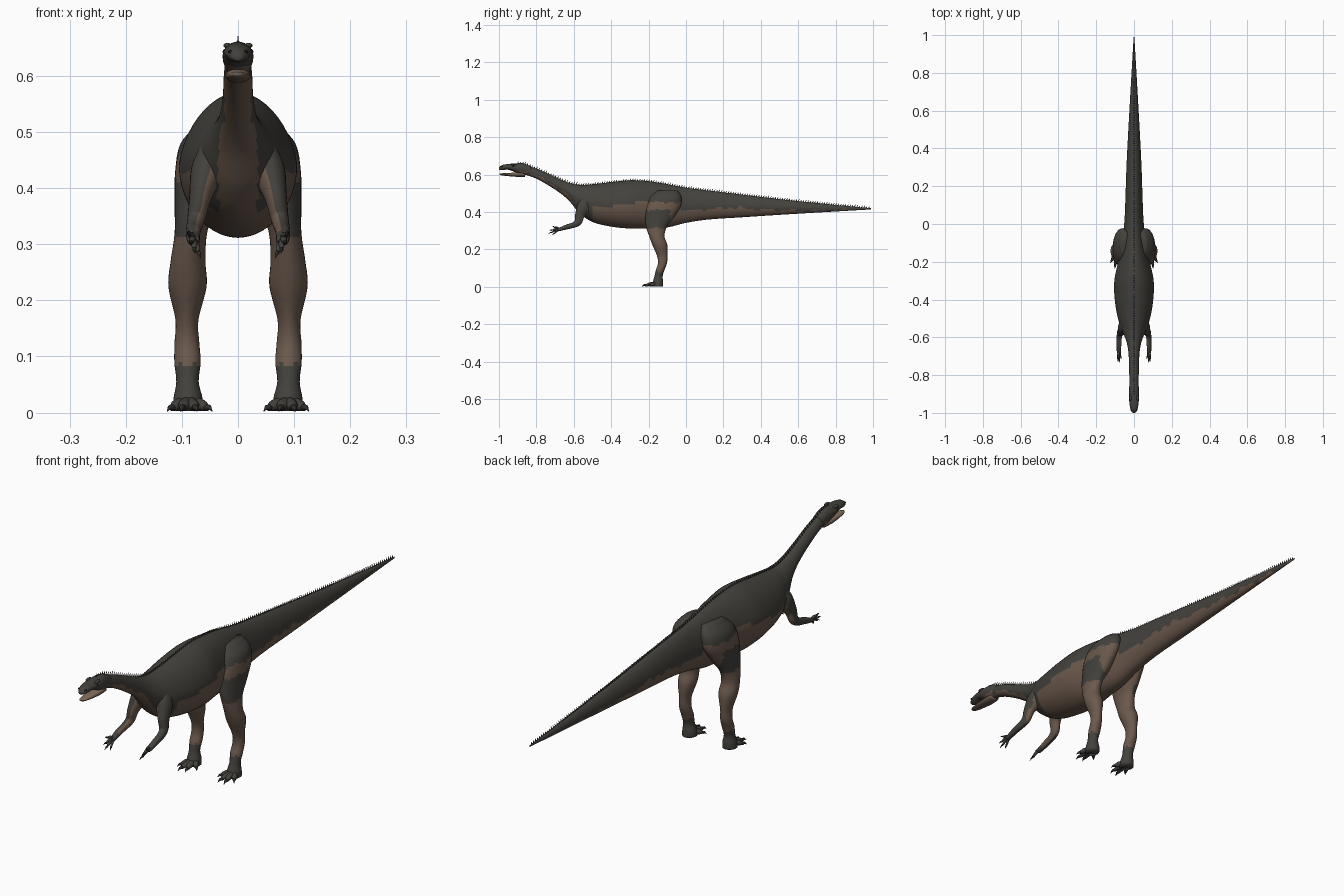
import bpy
import bmesh
from math import sin, cos, pi, exp
from mathutils import Vector

cube = bpy.data.objects.get("Cube")
if cube:
    bpy.data.objects.remove(cube, do_unlink=True)


def material(name, colour):
    mat = bpy.data.materials.new(name)
    mat.use_nodes = True
    mat.diffuse_color = (*colour, 1)
    shader = mat.node_tree.nodes["Principled BSDF"]
    shader.inputs["Base Color"].default_value = (*colour, 1)
    shader.inputs["Roughness"].default_value = 0.8
    return mat


MATS = [material("dark hide", (0.058, 0.054, 0.046)),
        material("brown underside", (0.145, 0.098, 0.072)),
        material("claw black", (0.03, 0.028, 0.025)),
        material("mouth tan", (0.23, 0.16, 0.11)),
        material("eye black", (0.012, 0.011, 0.01))]
DARK, BROWN, CLAW, MOUTH, EYE = range(5)


def finish(name, bm, rule):
    """Turn a bmesh into a smooth object, coloured by a rule or an index."""
    bmesh.ops.recalc_face_normals(bm, faces=bm.faces)
    for face in bm.faces:
        face.smooth = True
        if callable(rule):
            face.material_index = rule(face.calc_center_median(), face.normal)
        else:
            face.material_index = rule
    mesh = bpy.data.meshes.new(name)
    bm.to_mesh(mesh)
    bm.free()
    for mat in MATS:
        mesh.materials.append(mat)
    obj = bpy.data.objects.new(name, mesh)
    bpy.context.collection.objects.link(obj)
    return obj


def smooth_path(stations, step):
    """Spline through stations, sampled about every step along the path."""
    out = []
    last = len(stations) - 1
    for i in range(last):
        p, q, r, s = (stations[min(max(k, 0), last)] for k in range(i - 1, i + 3))
        length = (Vector(q[:3]) - Vector(r[:3])).length
        count = max(2, round(length / step))
        for k in range(count):
            t = k / count
            out.append([b + t * (c - a) / 2 + t * t * (a - 2.5 * b + 2 * c - d / 2)
                        + t ** 3 * (d - a + 3 * (b - c)) / 2
                        for a, b, c, d in zip(p, q, r, s)])
    return out + [list(stations[-1])]


def add_loft(bm, stations, step=0.01, sides=20, plane=None, taper=0.0):
    """Skin ellipses (x, y, z, half width, half depth) along a path."""
    path = smooth_path(stations, step)
    rings = []
    for i, (x, y, z, a, b) in enumerate(path):
        centre = Vector((x, y, z))
        ahead, behind = path[min(i + 1, len(path) - 1)], path[max(i - 1, 0)]
        tangent = (Vector(ahead[:3]) - Vector(behind[:3])).normalized()
        side = Vector((1, 0, 0))
        if plane:
            up = Vector(plane)
        else:
            side = (side - tangent * tangent.x).normalized()
            up = side.cross(tangent)
        ring = []
        for k in range(sides):
            t = 2 * pi * k / sides
            width = max(a, 0.0008) * cos(t) * (1 - taper * max(sin(t), 0))
            ring.append(bm.verts.new(centre + side * width + up * max(b, 0.0008) * sin(t)))
        rings.append(ring)
    for low, high in zip(rings, rings[1:]):
        for k in range(sides):
            n = (k + 1) % sides
            bm.faces.new((low[k], low[n], high[n], high[k]))
    bm.faces.new(rings[0])
    bm.faces.new(rings[-1])


def loft(name, stations, rule, **options):
    bm = bmesh.new()
    add_loft(bm, stations, **options)
    return finish(name, bm, rule)


def section(y, top, bottom, half_width):
    return (0, y, (top + bottom) / 2, half_width, (top - bottom) / 2)


def interpolate(points, y):
    for (y0, z0), (y1, z1) in zip(points, points[1:]):
        if y <= y1:
            return z0 + (z1 - z0) * (y - y0) / (y1 - y0)
    return points[-1][1]


# Neck, trunk and tail in one skin: y, top, bottom, half width
PROFILE = [(-.88, .655, .605, .021), (-.8, .632, .578, .025), (-.7, .588, .52, .028),
           (-.63, .558, .465, .038), (-.57, .545, .395, .06), (-.5, .548, .347, .085),
           (-.4, .56, .322, .102), (-.3, .57, .312, .104), (-.2, .565, .313, .084),
           (-.1, .549, .318, .066), (0, .53, .342, .052), (.12, .515, .36, .046),
           (.3, .493, .372, .04), (.5, .469, .385, .03), (.75, .443, .4, .016),
           (.99, .42, .414, .002)]
BELLY_LINE = [(-1, .6), (-.86, .612), (-.8, .598), (-.7, .54), (-.62, .48), (-.56, .42),
              (-.48, .425), (-.38, .43), (-.3, .45), (-.1, .45), (0, .405), (.12, .418),
              (.25, .425), (.4, .412), (.6, .408), (1, .41)]


def hide_rule(c, n):
    edge = interpolate(BELLY_LINE, c.y) + .005 * sin(47 * c.y) + .004 * sin(113 * c.y)
    if c.y < -.5 and abs(c.x) > .035 and c.z > .36:
        return DARK
    return BROWN if c.z < edge else DARK


loft("body", [section(*row) for row in PROFILE], hide_rule,
     step=0.009, sides=44, plane=(0, 0, 1), taper=0.14)

# Skull, with brown along the mouth edge
SKULL = [(-.83, .645, .598, .021), (-.87, .66, .598, .026), (-.91, .66, .612, .0275),
         (-.95, .657, .626, .024), (-.98, .652, .624, .019), (-.997, .642, .626, .01),
         (-1, .637, .63, .003)]
loft("skull", [section(*row) for row in SKULL],
     lambda c, n: BROWN if c.z < .617 and c.y > -.94 else DARK,
     step=0.005, sides=28, plane=(0, 0, 1))

# Open lower jaw, with a paler lining on its upper face
JAW = [(-.86, .614, .588, .02), (-.9, .612, .588, .0225), (-.95, .609, .592, .019),
       (-.985, .607, .596, .013), (-.997, .605, .6, .004)]
loft("lower_jaw", [section(*row) for row in JAW],
     lambda c, n: MOUTH if n.z > .75 else BROWN,
     step=0.006, sides=24, plane=(0, 0, 1))


def ball(name, centre, size, colour):
    bm = bmesh.new()
    bmesh.ops.create_uvsphere(bm, u_segments=14, v_segments=8, radius=1)
    for v in bm.verts:
        v.co = Vector(centre) + Vector(a * b for a, b in zip(v.co, size))
    finish(name, bm, colour)


# Thigh, shank and ankle: x, y, z, half width, half depth
LEG = [(.045, -.1, .515, .025, .055), (.058, -.11, .48, .044, .085),
       (.068, -.122, .43, .044, .093), (.076, -.142, .37, .037, .076),
       (.084, -.158, .32, .029, .055), (.089, -.156, .27, .031, .041),
       (.09, -.14, .225, .034, .04), (.091, -.127, .165, .0205, .028),
       (.091, -.126, .125, .022, .024), (.09, -.138, .09, .0235, .023),
       (.09, -.147, .055, .02, .022), (.089, -.15, .025, .026, .028),
       (.089, -.152, .003, .027, .03)]
ARM = [(.04, -.53, .475, .025, .03), (.055, -.545, .43, .029, .036),
       (.067, -.567, .385, .02, .026), (.074, -.576, .348, .016, .02),
       (.078, -.6, .331, .014, .015), (.08, -.635, .321, .013, .013),
       (.08, -.665, .311, .012, .01), (.079, -.685, .305, .011, .008)]
TOE_TIPS = [(.046, -.195), (.073, -.232), (.102, -.236), (.126, -.205)]
FINGER_TIPS = [(.067, -.715, .276), (.077, -.735, .284),
               (.085, -.732, .301), (.09, -.715, .322)]


def leg_rule(s):
    def rule(c, n):
        wave = .004 * sin(90 * c.y) + .003 * sin(210 * c.y)
        z = c.z + wave
        outward = n.x * s
        if z < .08 or z > .452:
            return DARK
        patch = .315 < z < .412 and c.y < -.085 and outward > -.25
        return DARK if patch else BROWN
    return rule


def arm_rule(s):
    def rule(c, n):
        if c.y < -.655:
            return DARK
        return BROWN if n.x * s < -.35 or n.y > .55 else DARK
    return rule


def digit(bm, root, knuckle, tip, radius):
    add_loft(bm, [(*root, radius, radius), (*knuckle, radius * 1.1, radius),
                  (*tip, radius * .6, radius * .6)], step=.006, sides=10)


def claw(bm, start, tip, radius):
    middle = [(a + b) / 2 for a, b in zip(start, tip)]
    middle[2] += radius * .6
    add_loft(bm, [(*start, radius, radius), (*middle, radius * .7, radius * .7),
                  (*tip, 0, 0)], step=.006, sides=8)


for label, s in (("left", 1), ("right", -1)):
    def flip(rows):
        return [(row[0] * s, *row[1:]) for row in rows]

    loft(label + "_leg", flip(LEG), leg_rule(s), step=.007, sides=32, plane=(0, 1, 0))
    loft(label + "_arm", flip(ARM), arm_rule(s), step=.006, sides=20)

    # Splayed toes with claws
    toes, toe_claws = bmesh.new(), bmesh.new()
    for x, y in TOE_TIPS:
        root = Vector((.088 * s, -.148, .02))
        tip = Vector((x * s, y, .006))
        knuckle = root.lerp(tip, .5) + Vector((0, 0, .001))
        end = root.lerp(tip, .75) - Vector((0, 0, .001))
        digit(toes, root, knuckle, end, .0105)
        claw(toe_claws, end, tip - Vector((0, 0, .004)), .0065)
    finish(label + "_toes", toes, DARK)
    finish(label + "_toe_claws", toe_claws, CLAW)

    # Spread fingers with claws
    fingers, finger_claws = bmesh.new(), bmesh.new()
    for x, y, z in FINGER_TIPS:
        root = Vector((.079 * s, -.675, .307))
        tip = Vector((x * s, y, z))
        knuckle = root.lerp(tip, .4) + Vector((0, 0, .004))
        end = root.lerp(tip, .7)
        digit(fingers, root, knuckle, end, .0055)
        claw(finger_claws, end, tip, .0038)
    finish(label + "_fingers", fingers, DARK)
    finish(label + "_finger_claws", finger_claws, CLAW)

    # Eyes, brows and nostrils
    ball(label + "_eye", (.0235 * s, -.925, .643), (.004, .006, .005), EYE)
    ball(label + "_brow", (.019 * s, -.92, .654), (.007, .016, .005), DARK)
    ball(label + "_nostril", (.014 * s, -.985, .643), (.004, .006, .003), EYE)

# Row of small backswept spikes from the head to the tail tip
spikes = bmesh.new()
RIDGE = [(y, top) for y, top, *rest in SKULL[2:0:-1]][::-1]
RIDGE = sorted(RIDGE + [(y, top) for y, top, *rest in PROFILE[1:]])
y = -.9
while y < .975:
    z = interpolate(RIDGE, y)
    height = .008 + .003 * sin(61 * y) ** 2
    add_loft(spikes, [(0, y, z - .004, .0025, .005),
                      (0, y + .006, z + height, 0, 0)], step=.02, sides=6)
    y += .0125
finish("back_spikes", spikes, DARK)
